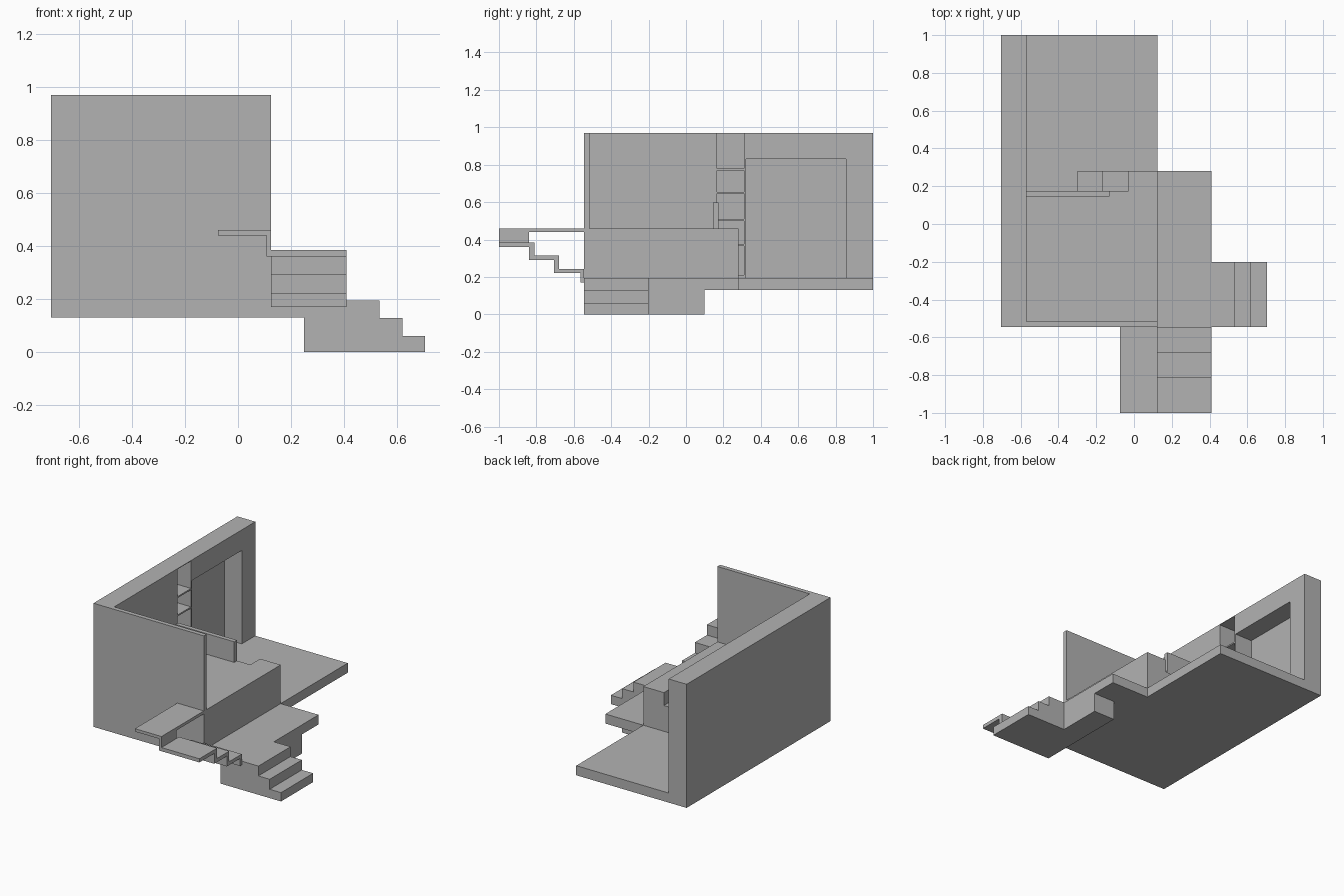
import bpy
import bmesh
from mathutils import Vector

cube = bpy.data.objects.get("Cube")
if cube:
    bpy.data.objects.remove(cube, do_unlink=True)

grey = bpy.data.materials.new("plain grey")
grey.use_nodes = True
grey.diffuse_color = (0.45, 0.45, 0.45, 1)
grey.node_tree.nodes["Principled BSDF"].inputs["Base Color"].default_value = (0.45, 0.45, 0.45, 1)


def prism(name, profile, axis, start, end):
    """Extrude a profile: axis 'x' takes (y, z) points, 'y' takes (x, z), 'z' takes (x, y)."""
    def place(p, d):
        return {"x": (d, p[0], p[1]), "y": (p[0], d, p[1]), "z": (p[0], p[1], d)}[axis]
    bm = bmesh.new()
    face = bm.faces.new([bm.verts.new(place(p, start)) for p in profile])
    result = bmesh.ops.extrude_face_region(bm, geom=[face])
    moved = [v for v in result["geom"] if isinstance(v, bmesh.types.BMVert)]
    shift = Vector(place((0, 0), end - start))
    bmesh.ops.translate(bm, verts=moved, vec=shift)
    bmesh.ops.recalc_face_normals(bm, faces=bm.faces)
    mesh = bpy.data.meshes.new(name)
    bm.to_mesh(mesh)
    bm.free()
    mesh.materials.append(grey)
    obj = bpy.data.objects.new(name, mesh)
    bpy.context.collection.objects.link(obj)
    return obj


def box(name, x, y, z):
    corners = [(x[0], y[0]), (x[1], y[0]), (x[1], y[1]), (x[0], y[1])]
    return prism(name, corners, "z", *z)


def carve(target, cutter):
    mod = target.modifiers.new("carve", "BOOLEAN")
    mod.operation = "DIFFERENCE"
    mod.solver = "EXACT"
    mod.object = cutter
    bpy.context.view_layer.objects.active = target
    bpy.ops.object.modifier_apply(modifier=mod.name)
    bpy.data.objects.remove(cutter, do_unlink=True)


OUT, IN, EDGE, SIDE = -0.705, -0.57, 0.125, 0.41
FRONT, BACK, MID = -0.545, 1.0, 0.28
BASE, FLOOR, DECK, TOP = 0.13, 0.195, 0.458, 0.97

# Thick side wall with a tall alcove and a column of shelf niches
wall = box("side_wall", (OUT, IN), (FRONT, BACK), (BASE, TOP))
depth = (OUT + 0.004, IN + 0.05)
carve(wall, box("alcove_cutter", depth, (0.32, 0.855), (FLOOR, 0.83)))
for low, high in [(0.21, 0.365), (0.375, 0.5), (0.51, 0.645), (0.655, 0.77), (0.78, 0.966)]:
    carve(wall, box("niche_cutter", depth, (0.165, 0.31), (low, high)))

# Thin front wall
box("front_wall", (IN, EDGE), (FRONT, -0.515), (BASE, TOP))

# L-shaped ground floor
prism("floor", [(IN, -0.515), (EDGE, -0.515), (EDGE, FRONT), (SIDE, FRONT),
                (SIDE, MID), (EDGE, MID), (EDGE, BACK), (IN, BACK)], "z", BASE, FLOOR)

# Raised deck with a notch for the inner stair
prism("raised_deck", [(IN, -0.515), (EDGE, -0.515), (EDGE, MID), (-0.03, MID),
                      (-0.03, 0.175), (IN, 0.175)], "z", FLOOR, DECK)
box("deck_front", (EDGE - 0.003, EDGE), (FRONT, -0.515), (FLOOR, DECK))
prism("inner_stair", [(-0.3, FLOOR), (-0.03, FLOOR), (-0.03, 0.37), (-0.17, 0.37),
                      (-0.17, 0.283), (-0.3, 0.283)], "y", 0.175, MID)
box("deck_railing", (IN, -0.13), (0.145, 0.175), (DECK, 0.598))

# Foundation and steps on the side
box("side_foundation", (0.25, SIDE), (FRONT, 0.1), (0, BASE))
prism("side_steps", [(SIDE, 0), (0.705, 0), (0.705, 0.06), (0.62, 0.06), (0.62, 0.128),
                     (0.535, 0.128), (0.535, FLOOR), (SIDE, FLOOR)], "y", FRONT, -0.2)

# Folded-plate stair in front, turning up to a landing
prism("front_stair", [(-1, 0.36), (-0.84, 0.36), (-0.84, 0.29), (-0.705, 0.29),
                      (-0.705, 0.22), (-0.565, 0.22), (-0.565, 0.17), (FRONT, 0.17),
                      (FRONT, 0.243), (-0.68, 0.243), (-0.68, 0.315), (-0.81, 0.315),
                      (-0.81, 0.385), (-1, 0.385)], "x", EDGE, SIDE)
box("upper_landing", (-0.075, EDGE), (-1, FRONT), (0.44, 0.46))
box("landing_riser", (0.108, EDGE), (-1, -0.84), (0.36, 0.44))
